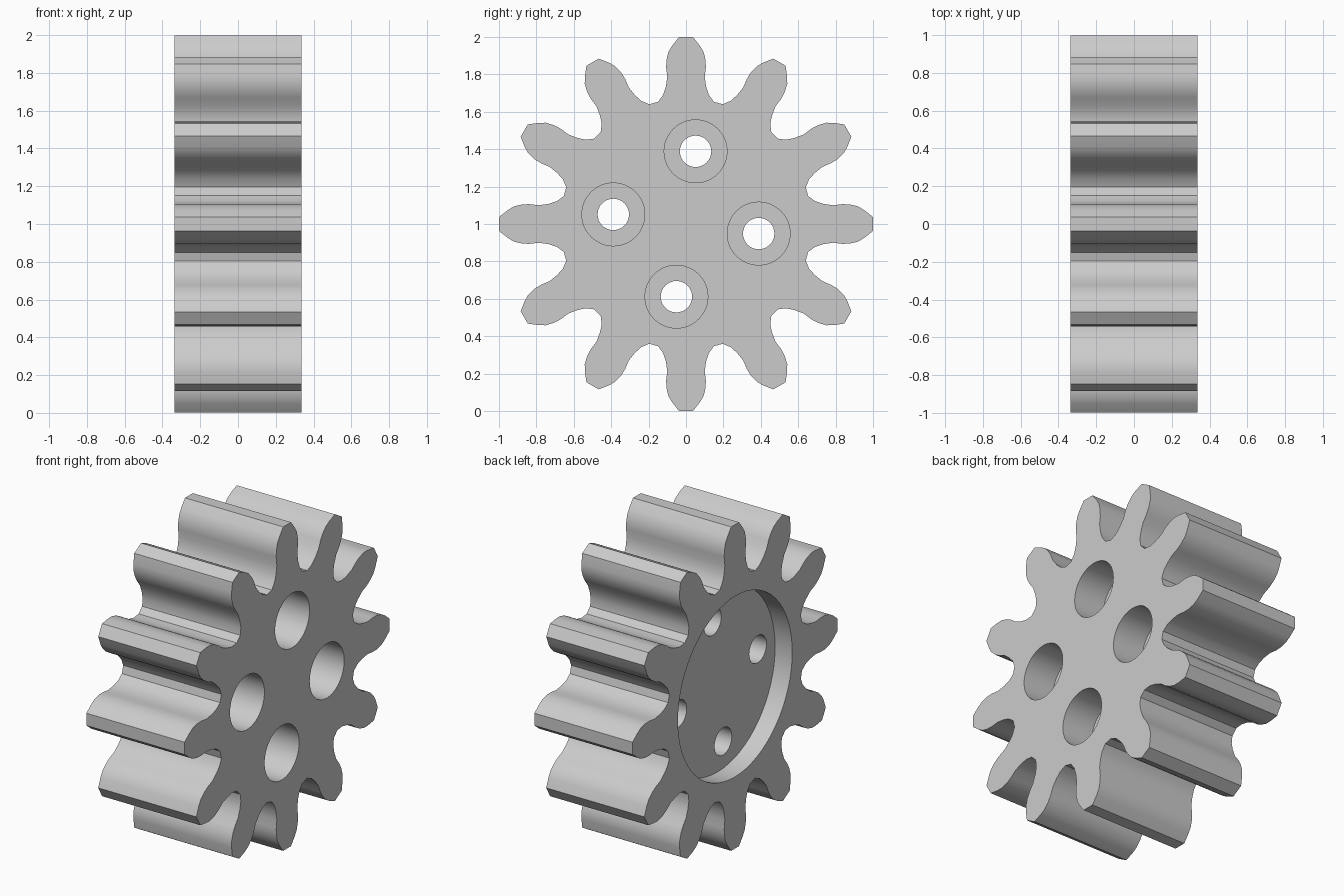
import bpy, bmesh, math
from mathutils import Matrix, Vector

default = bpy.data.objects.get("Cube")
if default:
    bpy.data.objects.remove(default, do_unlink=True)

HALF_WIDTH = 0.335
TEETH = 12
CENTRE = Vector((0, 0, 1))

steel = bpy.data.materials.new("light_grey_metal")
steel.use_nodes = True
grey = (0.6, 0.6, 0.6, 1)
steel.diffuse_color = grey
steel.node_tree.nodes["Principled BSDF"].inputs["Base Color"].default_value = grey

# Half tooth from valley to tip: (sideways, radial)
flank = [(0.15, 0.653), (0.122, 0.69), (0.108, 0.733), (0.1, 0.785),
         (0.106, 0.835), (0.105, 0.875), (0.094, 0.92), (0.075, 0.952), (0.038, 0.999)]
tooth = flank + [(-s, r) for s, r in reversed(flank)]

# Gear body: toothed outline extruded along x
bm = bmesh.new()
ring = []
for i in range(TEETH):
    turn = Matrix.Rotation(math.tau * i / TEETH, 3, 'X')
    ring += [bm.verts.new(turn @ Vector((-HALF_WIDTH, s, r)) + CENTRE) for s, r in tooth]
face = bm.faces.new(ring)
top = bmesh.ops.extrude_face_region(bm, geom=[face])["geom"]
moved = [v for v in top if isinstance(v, bmesh.types.BMVert)]
bmesh.ops.translate(bm, verts=moved, vec=(2 * HALF_WIDTH, 0, 0))
bmesh.ops.recalc_face_normals(bm, faces=bm.faces)
mesh = bpy.data.meshes.new("gear_body")
bm.to_mesh(mesh)
bm.free()
gear = bpy.data.objects.new("gear_body", mesh)
bpy.context.collection.objects.link(gear)
mesh.materials.append(steel)


def bore(radius, x0, x1, y=0, z=0, sides=48):
    """Cut a round pocket along x from x0 to x1."""
    bpy.ops.mesh.primitive_cylinder_add(
        vertices=sides, radius=radius, depth=x1 - x0,
        location=((x0 + x1) / 2, y, 1 + z), rotation=(0, math.pi / 2, 0))
    cutter = bpy.context.object
    cutter.hide_render = True
    cutter.data.materials.append(steel)
    mod = gear.modifiers.new("bore", 'BOOLEAN')
    mod.operation = 'DIFFERENCE'
    mod.solver = 'EXACT'
    mod.object = cutter
    bpy.context.view_layer.objects.active = gear
    bpy.ops.object.modifier_apply(modifier=mod.name)
    bpy.data.objects.remove(cutter, do_unlink=True)


# Wide round recess on the -x face
bore(0.557, -1, -HALF_WIDTH + 0.117, sides=64)

# Four stepped bolt holes, counterbored from the +x face
for i in range(4):
    a = math.radians(7.5 + 90 * i)
    y, z = 0.392 * math.sin(a), 0.392 * math.cos(a)
    bore(0.168, HALF_WIDTH - 0.21, 1, y, z)
    bore(0.084, -1, 1, y, z, 32)

# Smooth flanks and bores, crisp rims
bpy.ops.object.select_all(action='DESELECT')
gear.select_set(True)
bpy.context.view_layer.objects.active = gear
bpy.ops.object.shade_smooth_by_angle(angle=math.radians(30))
